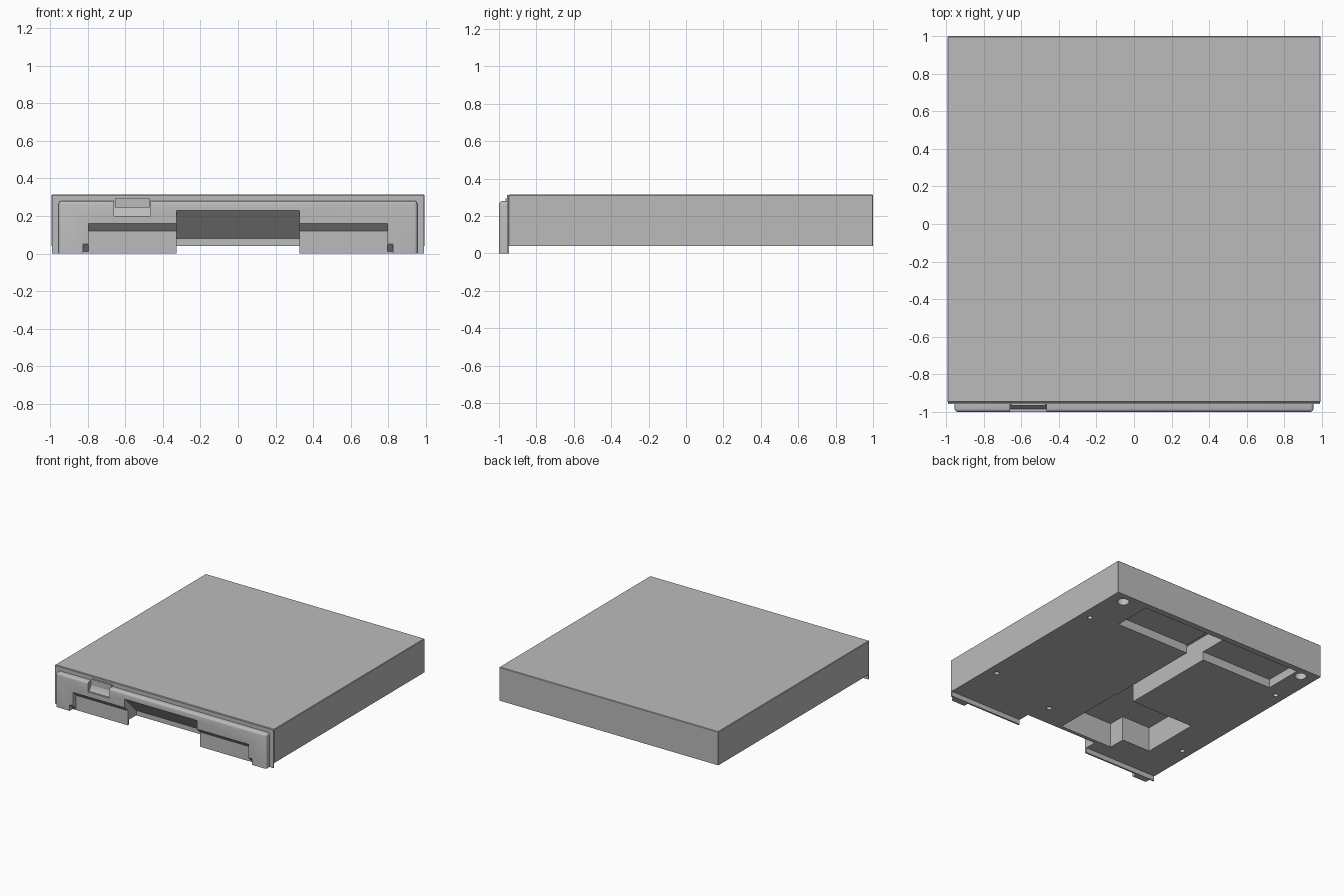
import bpy
import bmesh
from mathutils import Matrix

if "Cube" in bpy.data.objects:
    bpy.data.objects.remove(bpy.data.objects["Cube"], do_unlink=True)

# One grey casing material
grey = bpy.data.materials.new("casing_grey")
grey.use_nodes = True
colour = (0.5, 0.5, 0.5, 1)
grey.diffuse_color = colour
grey.node_tree.nodes["Principled BSDF"].inputs["Base Color"].default_value = colour


def make(name, bm):
    bmesh.ops.recalc_face_normals(bm, faces=bm.faces[:])
    mesh = bpy.data.meshes.new(name)
    bm.to_mesh(mesh)
    bm.free()
    mesh.materials.append(grey)
    obj = bpy.data.objects.new(name, mesh)
    bpy.context.collection.objects.link(obj)
    return obj


def prism(name, x0, x1, profile, bevel=0, segments=2, pick=None):
    """Extrude a (y, z) profile from x0 to x1, optionally bevelling edges."""
    bm = bmesh.new()
    ends = [[bm.verts.new((x, y, z)) for y, z in profile] for x in (x0, x1)]
    for end in ends:
        bm.faces.new(end)
    n = len(profile)
    for i in range(n):
        j = (i + 1) % n
        bm.faces.new((ends[0][i], ends[0][j], ends[1][j], ends[1][i]))
    if bevel:
        edges = [e for e in bm.edges if pick is None or pick(e)]
        bmesh.ops.bevel(bm, geom=edges, offset=bevel, segments=segments,
                        profile=0.5, affect='EDGES')
    return make(name, bm)


def box(name, x, y, z, **kw):
    return prism(name, x[0], x[1], [(y[0], z[0]), (y[1], z[0]),
                                    (y[1], z[1]), (y[0], z[1])], **kw)


def drill(x, y, radius, top):
    bm = bmesh.new()
    bmesh.ops.create_cone(bm, cap_ends=True, segments=24, radius1=radius,
                          radius2=radius, depth=top,
                          matrix=Matrix.Translation((x, y, top / 2)))
    return make("hole_cutter", bm)


def cut(target, cutter):
    mod = target.modifiers.new("cut", 'BOOLEAN')
    mod.operation = 'DIFFERENCE'
    mod.solver = 'EXACT'
    mod.object = cutter
    bpy.context.view_layer.update()
    bpy.context.view_layer.objects.active = target
    bpy.ops.object.modifier_apply(modifier=mod.name)
    bpy.data.objects.remove(cutter, do_unlink=True)


# Main parts
BASE, TOP = 0.04, 0.315
body = box("drive_body", (-0.993, 0.993), (-0.95, 1.0), (BASE, TOP),
           bevel=0.004, segments=1,
           pick=lambda e: max(v.co.z for v in e.verts) > 0.3)
flange = box("bezel_flange", (-0.991, 0.991), (-0.957, -0.946), (0, 0.312))


def front_rim(e):
    a, b = (v.co for v in e.verts)
    on_front = a.y < -0.99 and b.y < -0.99
    upper_corner = a.z > 0.2 and b.z > 0.2 and abs(a.x - b.x) < 0.01
    return (on_front and a.z + b.z > 0.1) or upper_corner


bezel = box("front_bezel", (-0.955, 0.955), (-1.0, -0.948), (0, 0.28),
            bevel=0.016, segments=3, pick=front_rim)

# Central finger notch, sloping back into the body
for part in (body, flange, bezel):
    cut(part, prism("notch_cutter", -0.327, 0.327,
                    [(-1.02, -0.02), (-1.02, 0.25), (-0.85, 0.08), (-0.85, -0.02)]))

# Disk slot: recessed lower panels under a sloped lip, plus corner gaps
for side in (-1, 1):
    for inner, outer, height in ((0.32, 0.797, 0.12), (0.79, 0.826, 0.01)):
        a, b = sorted((side * inner, side * outer))
        cut(bezel, prism("slot_cutter", a, b,
                         [(-1.02, -0.02), (-1.02, height + 0.06),
                          (-0.96, height), (-0.96, -0.02)]))

# Scoop and eject button at the upper edge
for part in (flange, bezel):
    cut(part, prism("scoop_cutter", -0.66, -0.467,
                    [(-1.02, 0.2), (-0.985, 0.2), (-0.953, 0.25),
                     (-0.953, 0.295), (-1.02, 0.295)]))
button = box("eject_button", (-0.655, -0.472), (-0.965, -0.945), (0.245, 0.293))

# Underside pockets: x range, y range, ceiling height
pockets = [
    ((0, 0.68), (0.63, 0.95), 0.11),
    ((-0.8, -0.15), (0.63, 0.95), 0.11),
    ((-0.15, 0.01), (-0.25, 0.951), 0.24),
    ((-0.72, 0.02), (-0.68, -0.19), 0.241),
    ((-0.46, 0.021), (-0.82, -0.6), 0.242),
]
for x, y, ceiling in pockets:
    cut(body, box("pocket_cutter", x, y, (0, ceiling)))

# Screw holes
for side in (-1, 1):
    for x, y, radius in ((0.87, 0.91, 0.045), (0.91, 0.57, 0.02), (0.91, -0.52, 0.02)):
        cut(body, drill(side * x, y, radius, 0.12))
cut(body, drill(0.27, -0.67, 0.02, 0.12))

# Smooth only the rounded bezel rim and hole walls
for part in (body, bezel):
    bpy.ops.object.select_all(action='DESELECT')
    part.select_set(True)
    bpy.context.view_layer.objects.active = part
    bpy.ops.object.shade_smooth_by_angle(angle=0.6)
